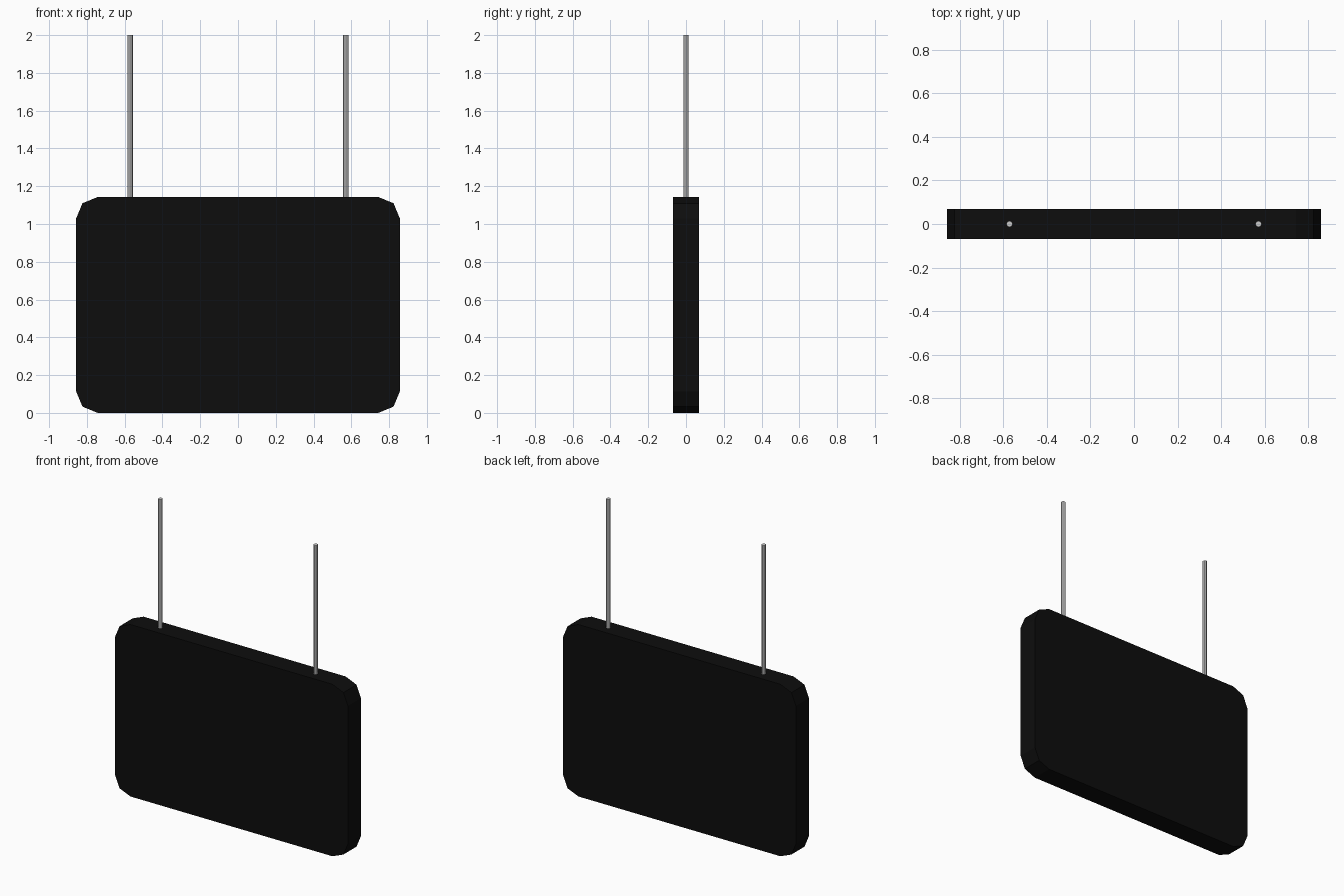
import bpy, bmesh, math

if "Cube" in bpy.data.objects:
    bpy.data.objects.remove(bpy.data.objects["Cube"])

W, H, T, R = 0.857, 1.143, 0.0686, 0.114   # half width, height, half depth, corner radius

# Sign panel: rounded rectangle with two-segment corners, extruded in y
bm = bmesh.new()
outline = []
for i, (sx, sz) in enumerate([(1, 1), (-1, 1), (-1, -1), (1, -1)]):
    cx = sx * (W - R)
    cz = H / 2 + sz * (H / 2 - R)
    for k in range(3):
        a = math.radians(90 * i + 45 * k)
        outline.append(bm.verts.new((cx + R * math.cos(a), -T, cz + R * math.sin(a))))
face = bm.faces.new(outline)
ext = bmesh.ops.extrude_face_region(bm, geom=[face])
new_verts = [g for g in ext["geom"] if isinstance(g, bmesh.types.BMVert)]
bmesh.ops.translate(bm, verts=new_verts, vec=(0, 2 * T, 0))
bmesh.ops.recalc_face_normals(bm, faces=bm.faces)
mesh = bpy.data.meshes.new("sign_panel")
bm.to_mesh(mesh)
bm.free()
panel = bpy.data.objects.new("sign_panel", mesh)
bpy.context.collection.objects.link(panel)

black = bpy.data.materials.new("black")
black.diffuse_color = (0.004, 0.004, 0.004, 1)
black.use_nodes = True
black.node_tree.nodes["Principled BSDF"].inputs["Base Color"].default_value = black.diffuse_color
mesh.materials.append(black)

# Hanging rods: octagonal, from the panel top to the ceiling
for side, x in (("left", -0.571), ("right", 0.571)):
    bpy.ops.mesh.primitive_cylinder_add(vertices=8, radius=0.0145, depth=2 - H,
                                        location=(x, 0, (2 + H) / 2))
    bpy.context.object.name = "hanging_rod_" + side
